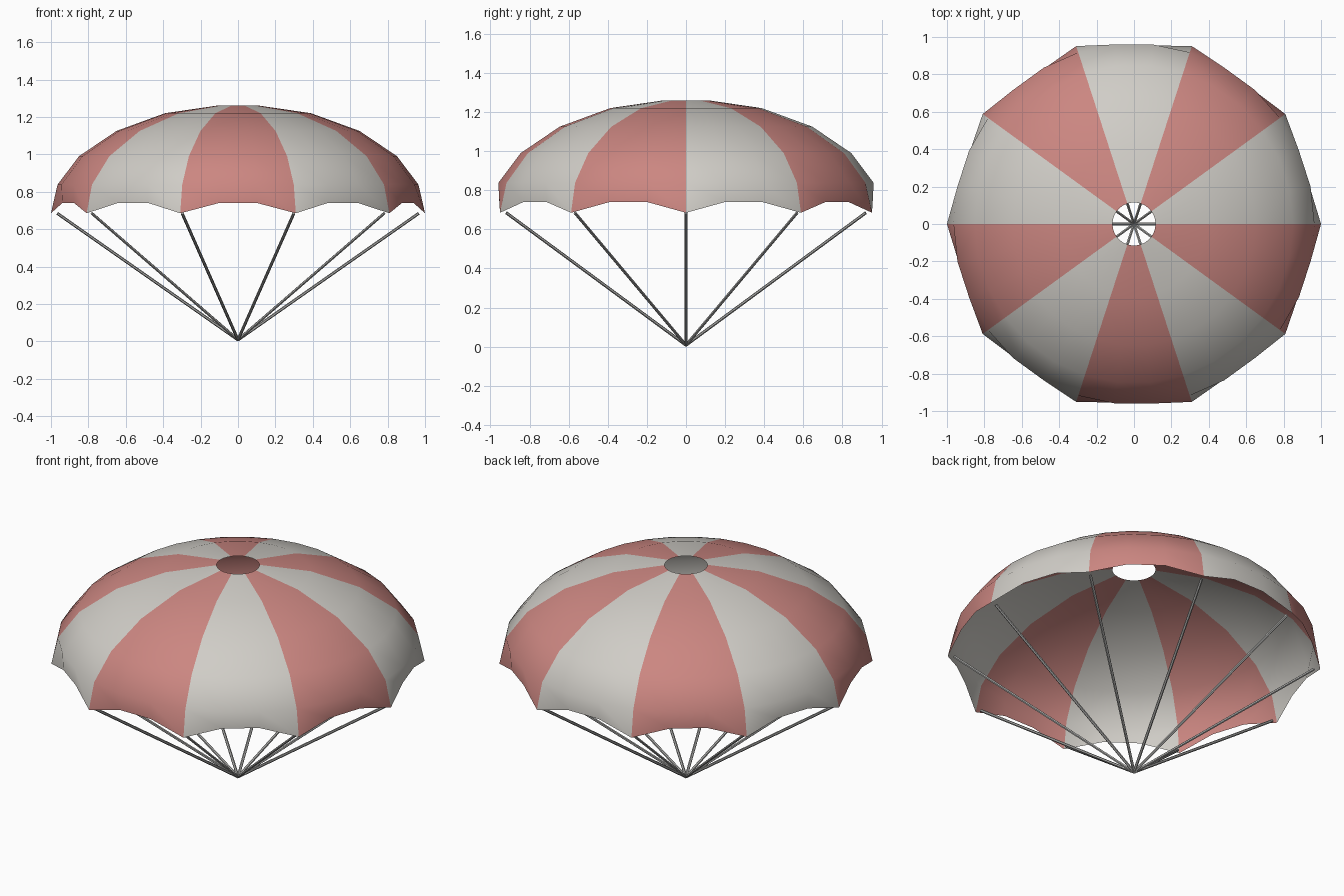
import bpy, bmesh
from math import cos, sin, pi
from mathutils import Vector

cube = bpy.data.objects.get("Cube")
if cube:
    bpy.data.objects.remove(cube, do_unlink=True)

GORES = 10       # cloth panels around the canopy
STEPS = 3        # facets across one panel
SIDES = GORES * STEPS


def material(name, rgb):
    mat = bpy.data.materials.new(name)
    mat.use_nodes = True
    mat.diffuse_color = (*rgb, 1)
    mat.node_tree.nodes["Principled BSDF"].inputs["Base Color"].default_value = (*rgb, 1)
    return mat


def make_object(name, bm, mats):
    mesh = bpy.data.meshes.new(name)
    bm.to_mesh(mesh)
    bm.free()
    for mat in mats:
        mesh.materials.append(mat)
    obj = bpy.data.objects.new(name, mesh)
    bpy.context.collection.objects.link(obj)
    return obj


def polar(radius, angle, z):
    return Vector((radius * cos(angle), radius * sin(angle), z))


cream = material("cream cloth", (0.63, 0.61, 0.57))
red = material("faded red cloth", (0.60, 0.24, 0.22))
grey = material("grey cord", (0.42, 0.42, 0.41))

# Canopy: dome rings with an open vent on top and a scalloped hem
profile = [(0.115, 1.26), (0.39, 1.22), (0.65, 1.125), (0.85, 0.99), (0.965, 0.838)]
bm = bmesh.new()
rings = [[bm.verts.new(polar(r, 2 * pi * i / SIDES, z)) for i in range(SIDES)]
         for r, z in profile]
hem = []
for i in range(SIDES):
    r, z = (1.0, 0.685) if i % STEPS == 0 else (0.96, 0.74)
    hem.append(bm.verts.new(polar(r, 2 * pi * i / SIDES, z)))
rings.append(hem)
for upper, lower in zip(rings, rings[1:]):
    for i in range(SIDES):
        j = (i + 1) % SIDES
        face = bm.faces.new((upper[i], lower[i], lower[j], upper[j]))
        face.material_index = (i // STEPS) % 2   # alternate panel colours
        face.smooth = True
make_object("canopy", bm, [cream, red])

# Suspension lines: thin cords from each hem point to the shared knot
knot = Vector((0, 0, 0.008))
for k in range(GORES):
    top = polar(0.967, 2 * pi * k / GORES, 0.685)
    axis = top - knot
    bm = bmesh.new()
    bmesh.ops.create_cone(bm, cap_ends=True, segments=6, radius1=0.008,
                          radius2=0.008, depth=axis.length)
    cord = make_object(f"suspension_line_{k + 1}", bm, [grey])
    cord.location = (top + knot) / 2
    cord.rotation_mode = 'QUATERNION'
    cord.rotation_quaternion = axis.to_track_quat('Z', 'Y')
